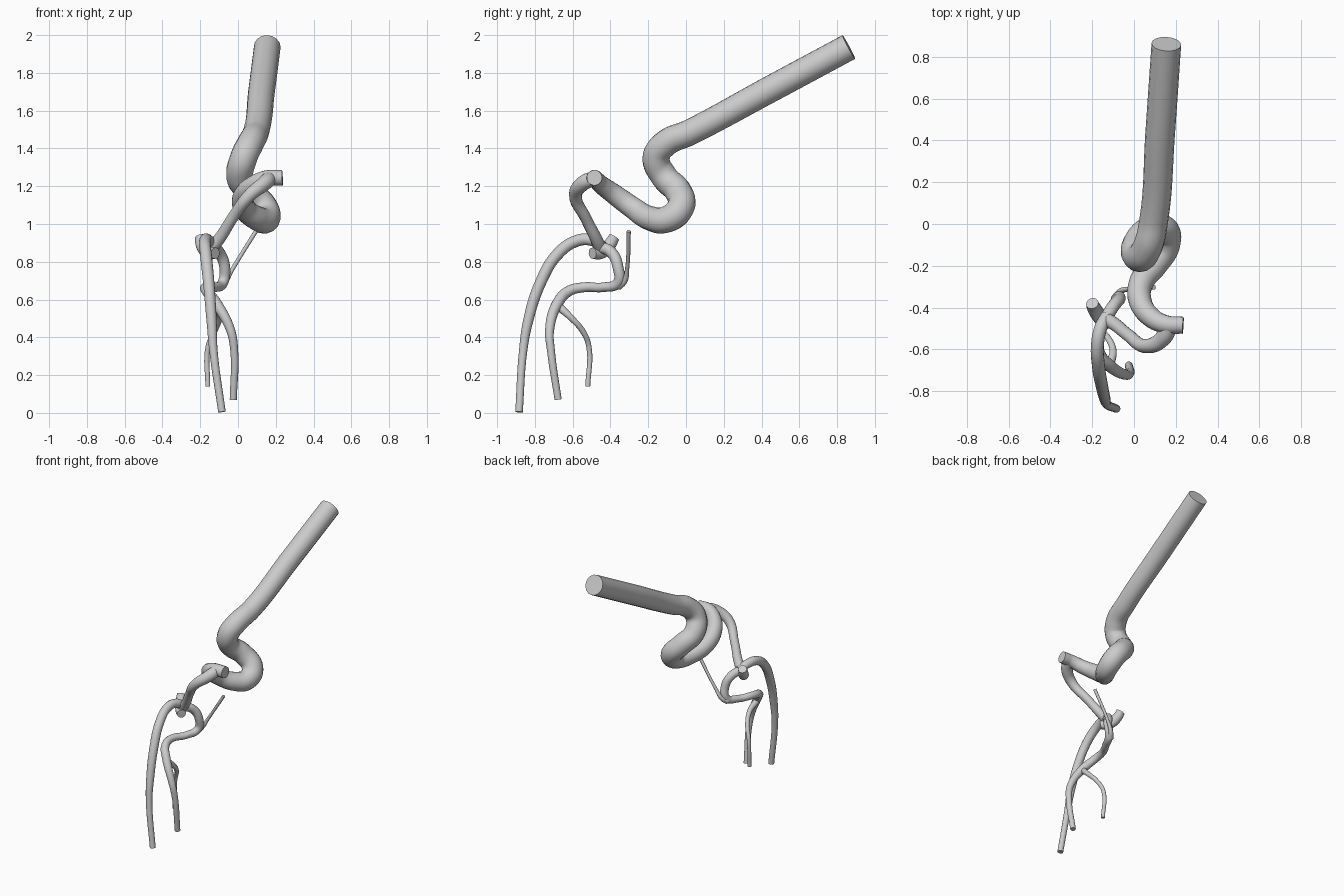
import bpy
from math import radians


def vessel(name, points):
    """Smooth capped tube through (x, y, z, radius) points."""
    cu = bpy.data.curves.new(name, 'CURVE')
    cu.dimensions = '3D'
    cu.bevel_depth = 1.0
    cu.bevel_resolution = 6
    cu.resolution_u = 8
    cu.use_fill_caps = True
    sp = cu.splines.new('BEZIER')
    sp.bezier_points.add(len(points) - 1)
    sp.radius_interpolation = 'CARDINAL'
    for bp, (x, y, z, r) in zip(sp.bezier_points, points):
        bp.co = (x, y, z)
        bp.radius = r
        bp.handle_left_type = bp.handle_right_type = 'AUTO'
    ob = bpy.data.objects.new(name, cu)
    bpy.context.collection.objects.link(ob)
    bpy.ops.object.select_all(action='DESELECT')
    ob.select_set(True)
    bpy.context.view_layer.objects.active = ob
    bpy.ops.object.convert(target='MESH')
    bpy.ops.object.shade_smooth_by_angle(angle=radians(40))


# thick trunk: straight inlet, S-bend, then taper to the open stump
vessel("main_trunk", [
    (0.155, 0.862, 1.937, 0.071), (0.125, 0.43, 1.705, 0.071),
    (0.095, 0.02, 1.485, 0.069), (0.065, -0.11, 1.425, 0.071),
    (0.03, -0.158, 1.35, 0.072), (0.01, -0.115, 1.25, 0.072),
    (0.065, -0.04, 1.17, 0.072), (0.14, -0.03, 1.085, 0.073),
    (0.15, -0.10, 1.025, 0.071), (0.10, -0.19, 1.03, 0.065),
    (0.035, -0.28, 1.085, 0.059), (0.03, -0.37, 1.15, 0.055),
    (0.08, -0.445, 1.205, 0.049), (0.15, -0.48, 1.24, 0.044),
    (0.235, -0.485, 1.245, 0.041)])

# branch linking the trunk to the lower junction
vessel("connecting_branch", [
    (0.17, -0.48, 1.245, 0.04), (0.14, -0.545, 1.215, 0.04),
    (0.06, -0.585, 1.15, 0.034), (-0.03, -0.53, 1.03, 0.03),
    (-0.10, -0.475, 0.92, 0.032), (-0.14, -0.455, 0.875, 0.034)])

# long arched front branch
vessel("front_branch", [
    (-0.13, -0.44, 0.88, 0.03), (-0.16, -0.50, 0.915, 0.031),
    (-0.175, -0.58, 0.91, 0.031), (-0.17, -0.68, 0.84, 0.031),
    (-0.155, -0.77, 0.69, 0.03), (-0.14, -0.835, 0.49, 0.027),
    (-0.13, -0.862, 0.33, 0.022), (-0.085, -0.884, 0.005, 0.02)])

# short hooked stump at the junction
vessel("hooked_stump", [
    (-0.12, -0.495, 0.845, 0.03), (-0.16, -0.45, 0.85, 0.035),
    (-0.19, -0.405, 0.89, 0.034), (-0.20, -0.38, 0.93, 0.03)])

# winding rear branch
vessel("rear_branch", [
    (-0.14, -0.46, 0.88, 0.03), (-0.10, -0.395, 0.85, 0.03),
    (-0.07, -0.36, 0.77, 0.029), (-0.08, -0.36, 0.69, 0.028),
    (-0.12, -0.44, 0.665, 0.025), (-0.17, -0.54, 0.665, 0.026),
    (-0.165, -0.62, 0.645, 0.028), (-0.115, -0.68, 0.58, 0.029),
    (-0.04, -0.722, 0.44, 0.024), (-0.02, -0.715, 0.33, 0.021),
    (-0.025, -0.677, 0.07, 0.019)])

# thin straight twig rising from the rear branch
vessel("rising_twig", [
    (-0.09, -0.36, 0.67, 0.022), (-0.065, -0.325, 0.70, 0.016),
    (-0.03, -0.312, 0.76, 0.011), (0.095, -0.303, 0.962, 0.011)])

# thin hanging twig
vessel("hanging_twig", [
    (-0.115, -0.67, 0.56, 0.022), (-0.10, -0.61, 0.505, 0.017),
    (-0.125, -0.545, 0.43, 0.015), (-0.158, -0.514, 0.35, 0.014),
    (-0.16, -0.52, 0.14, 0.013)])
